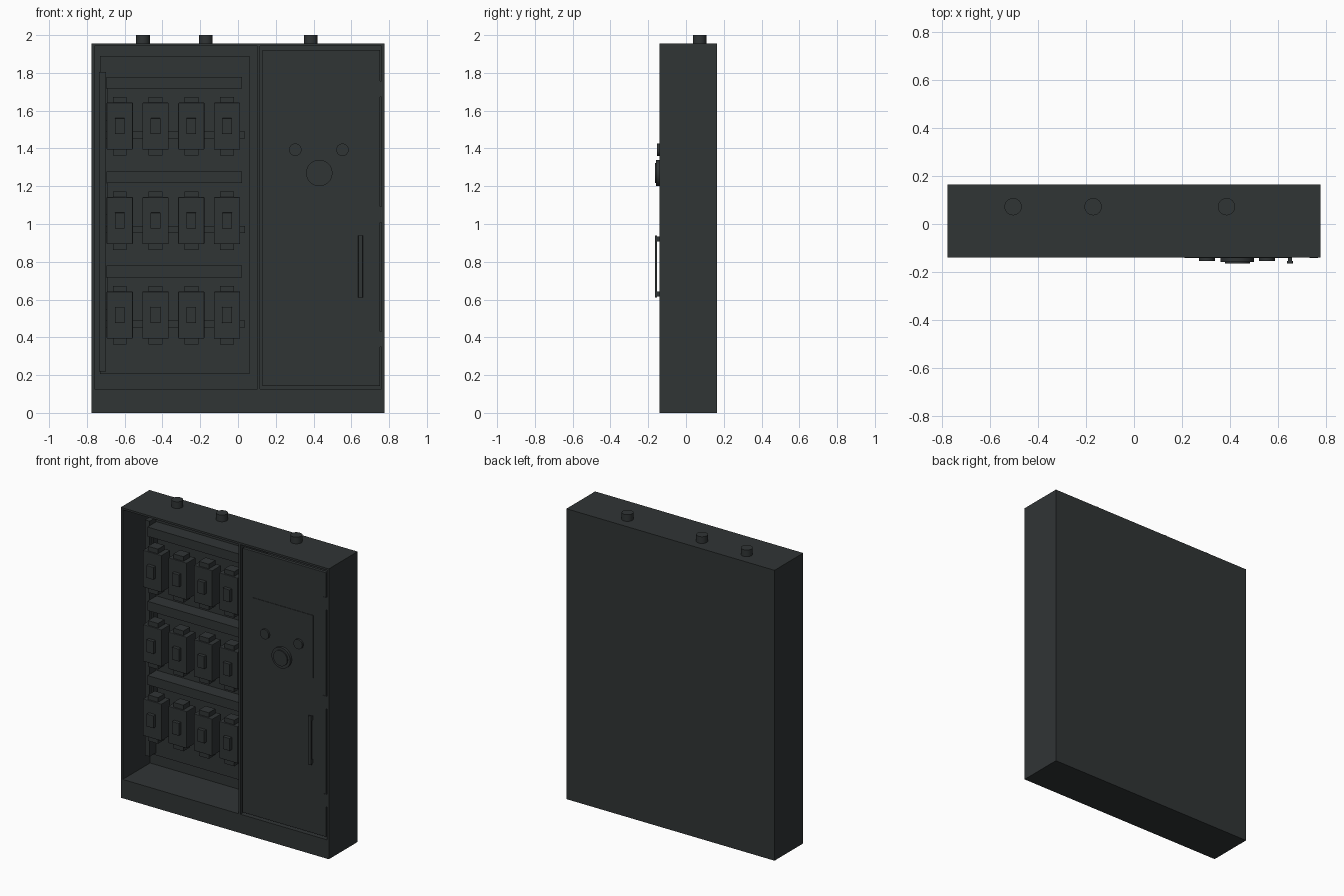
import bpy, math

mat = bpy.data.materials.new("dark_grey_paint")
mat.diffuse_color = (0.03, 0.035, 0.036, 1)


def finish(ob, name, bevel=0.0):
    ob.name = name
    ob.data.materials.append(mat)
    if bevel:
        m = ob.modifiers.new("edge", 'BEVEL')
        m.width = bevel
        m.segments = 2
    return ob


def box(name, x0, x1, y0, y1, z0, z1, bevel=0.0):
    bpy.ops.mesh.primitive_cube_add(
        size=1, location=((x0 + x1) / 2, (y0 + y1) / 2, (z0 + z1) / 2))
    ob = bpy.context.object
    ob.scale = (x1 - x0, y1 - y0, z1 - z0)
    bpy.ops.object.transform_apply(location=False, rotation=False, scale=True)
    return finish(ob, name, bevel)


def cyl(name, r, depth, loc, facing_front=False, sides=32):
    rot = (math.pi / 2, 0, 0) if facing_front else (0, 0, 0)
    bpy.ops.mesh.primitive_cylinder_add(
        vertices=sides, radius=r, depth=depth, location=loc, rotation=rot)
    bpy.ops.object.shade_smooth_by_angle(angle=math.radians(35))
    return finish(bpy.context.object, name)


F, B = -0.14, 0.165      # front and back of the cabinet

# Cabinet shell
box("plinth", -0.775, 0.775, F, B, 0, 0.11)
for side, x in (("left", -0.775), ("right", 0.76)):
    box(f"{side}_wall", x, x + 0.015, F, B, 0.11, 1.955)
box("top_panel", -0.76, 0.76, F, B, 1.942, 1.955)
box("floor_panel", -0.76, 0.76, F, B, 0.11, 0.127)
box("back_panel", -0.76, 0.76, 0.15, B, 0.127, 1.942)
box("divider", 0.102, 0.117, F, 0.15, 0.127, 1.942)

# Cable glands on top
for x in (-0.503, -0.17, 0.385):
    cyl("cable_gland", 0.036, 0.05, (x, 0.072, 1.975), sides=24)

# Mounting plate, side duct
box("mounting_plate", -0.73, 0.06, 0.125, 0.14, 0.205, 1.89)
box("vertical_duct", -0.735, -0.70, 0.06, 0.125, 0.22, 1.805)

# Three rows of ducts, rails and breakers
for zc in (0.518, 1.018, 1.518):
    box("horizontal_duct", -0.695, 0.02, 0.03, 0.125, zc + 0.199, zc + 0.261)
    box("mounting_rail", -0.70, 0.037, 0.075, 0.125, zc - 0.066, zc - 0.028)
    box("row_feeder", -0.70, -0.688, 0.085, 0.125, zc + 0.03, zc + 0.199)
    for i in range(4):
        x = -0.626 + i * 0.1893
        box("breaker_body", x - 0.069, x + 0.069, -0.02, 0.075, zc - 0.124, zc + 0.124, 0.003)
        box("breaker_toggle", x - 0.026, x + 0.026, -0.043, -0.018, zc - 0.042, zc + 0.042, 0.002)
        for s in (-1, 1):
            z = zc + s * 0.139
            box("breaker_terminal", x - 0.037, x + 0.037, -0.01, 0.06, z - 0.016, z + 0.016)

# Door with hinges and control panel
box("door", 0.13, 0.753, -0.138, -0.115, 0.143, 1.922, 0.002)
for z in (0.39, 1.05, 1.715):
    box("hinge", 0.73, 0.765, -0.1405, -0.11, z - 0.042, z + 0.042)
box("control_panel", 0.21, 0.658, -0.141, -0.137, 1.19, 1.61)

# Rotary switch and push buttons
cyl("switch_collar", 0.07, 0.02, (0.43, -0.148, 1.27), True)
cyl("switch_knob", 0.052, 0.02, (0.43, -0.155, 1.27), True)
for x in (0.303, 0.553):
    cyl("push_button", 0.033, 0.016, (x, -0.145, 1.393), True, 24)

# Door handle on two standoffs
box("door_handle", 0.636, 0.661, -0.165, -0.153, 0.61, 0.94, 0.003)
for z in (0.63, 0.92):
    box("handle_standoff", 0.64, 0.657, -0.155, -0.135, z - 0.013, z + 0.013)
